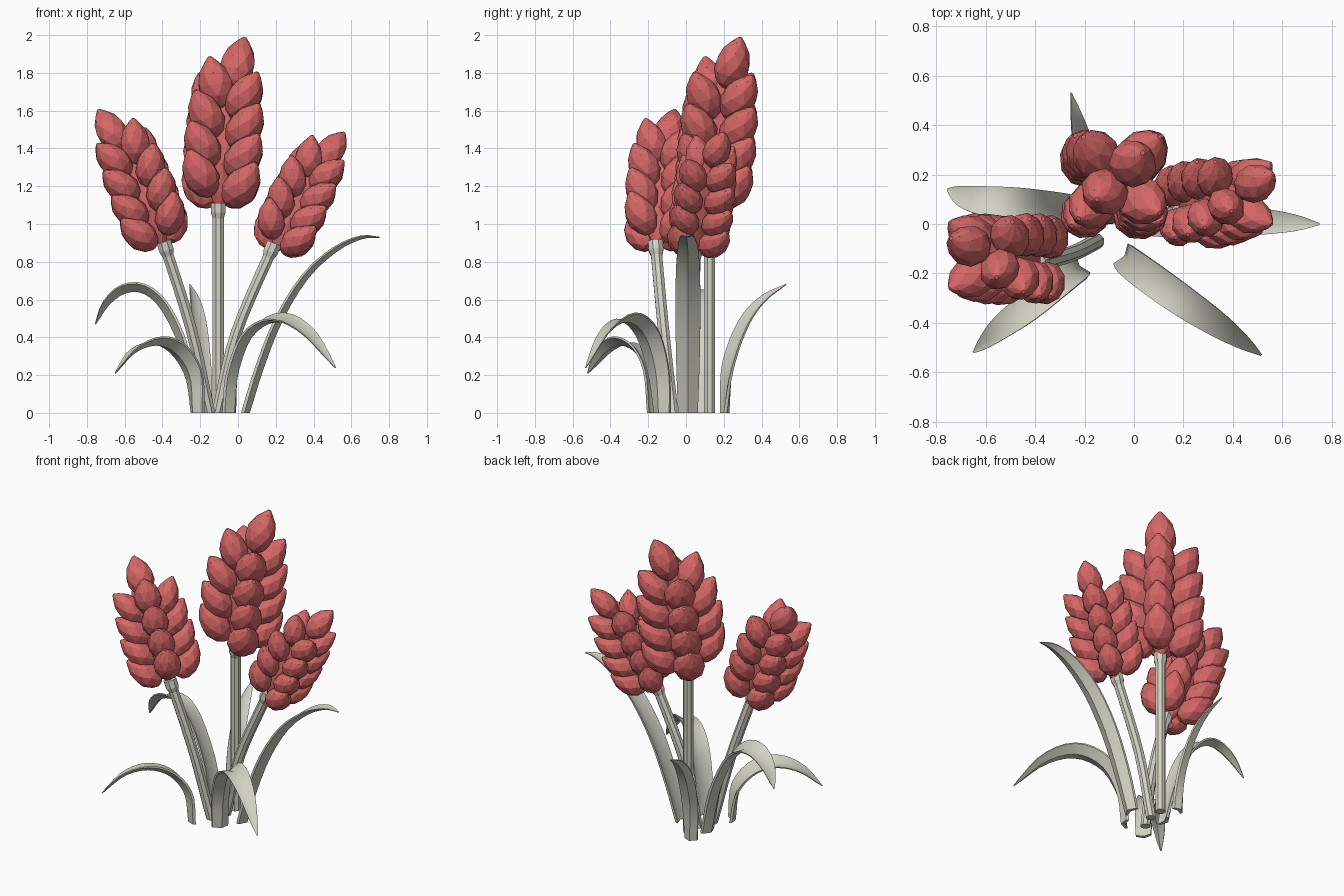
import bpy, bmesh, math
from mathutils import Vector, Matrix

if "Cube" in bpy.data.objects:
    bpy.data.objects.remove(bpy.data.objects["Cube"])


def make_material(name, rgb):
    mat = bpy.data.materials.new(name)
    mat.use_nodes = True
    color = (*rgb, 1)
    mat.diffuse_color = color
    mat.node_tree.nodes["Principled BSDF"].inputs["Base Color"].default_value = color
    return mat


RED = make_material("coral red", (0.67, 0.135, 0.135))
GREEN = make_material("pale grey green", (0.64, 0.64, 0.56))
UP = Vector((0, 0, 1))


def finish(bm, name, mat, smooth=None):
    bmesh.ops.recalc_face_normals(bm, faces=bm.faces)
    mesh = bpy.data.meshes.new(name)
    bm.to_mesh(mesh)
    bm.free()
    mesh.materials.append(mat)
    obj = bpy.data.objects.new(name, mesh)
    bpy.context.collection.objects.link(obj)
    if smooth:
        bpy.ops.object.select_all(action="DESELECT")
        obj.select_set(True)
        bpy.context.view_layer.objects.active = obj
        bpy.ops.object.shade_smooth_by_angle(angle=math.radians(smooth))
    return obj


def loft(bm, rings):
    """Skin a list of point rings and cap both ends."""
    loops = [[bm.verts.new(p) for p in ring] for ring in rings]
    n = len(loops[0])
    for a, b in zip(loops, loops[1:]):
        for i in range(n):
            j = (i + 1) % n
            bm.faces.new((a[i], a[j], b[j], b[i]))
    bm.faces.new(loops[0])
    bm.faces.new(loops[-1])


def smooth_path(points, steps):
    """Even samples along a Catmull-Rom curve, with tangents."""
    pts = [Vector(p) for p in points]
    pts = [2 * pts[0] - pts[1]] + pts + [2 * pts[-1] - pts[-2]]
    spans = len(pts) - 3
    out = []
    for s in range(steps + 1):
        u = s / steps * spans
        k = min(int(u), spans - 1)
        t = u - k
        a, b, c, d = pts[k:k + 4]
        p = 0.5 * (2 * b + (c - a) * t + (2 * a - 5 * b + 4 * c - d) * t ** 2
                   + (3 * b - a - 3 * c + d) * t ** 3)
        v = (c - a) + 2 * (2 * a - 5 * b + 4 * c - d) * t + 3 * (3 * b - a - 3 * c + d) * t ** 2
        out.append((p, v.normalized()))
    return out


# Leaves: tapered, cupped blades that twist along their length
def leaf(name, points, width, taper=5, twist=-15, cup=0.18):
    path = smooth_path(points, 18)
    heading = path[-1][0] - path[0][0]
    level = UP.cross(heading).normalized()
    rings = []
    for i, (p, tangent) in enumerate(path):
        t = i / 18
        half = width / 2 * (0.72 + 0.9 * t - 0.75 * t * t) * max(0.03, 1 - t ** taper) ** 0.8
        thick = 0.015 * (1 - t) + 0.003
        if i == 0:
            tangent = UP
        roll = math.radians(twist) * min(1, t * 4)
        side = Matrix.Rotation(-roll, 3, tangent) @ level
        normal = tangent.cross(side).normalized()
        ring = []
        for s, n in ((-1, 0.5), (0, 0.5), (1, 0.5), (1, -0.5), (0, -1), (-1, -0.5)):
            rise = thick * n + half * cup * (2 * abs(s) - 1)
            ring.append(p + side * half * s + normal * rise)
        rings.append(ring)
    for p in rings[0]:
        p.z = 0
    bm = bmesh.new()
    loft(bm, rings)
    finish(bm, name, GREEN, 45)


leaf("front_left_leaf", [(-.04, -.13, 0), (-.02, -.15, .22), (.06, -.21, .42),
                         (.2, -.31, .5), (.36, -.42, .43), (.515, -.53, .24)], .14)
leaf("front_right_leaf", [(-.22, -.17, 0), (-.24, -.19, .2), (-.32, -.25, .33),
                          (-.43, -.34, .375), (-.55, -.43, .33), (-.65, -.52, .21)], .13)
leaf("right_leaf", [(-.2, .05, 0), (-.27, .06, .31), (-.38, .07, .55), (-.49, .08, .65),
                    (-.6, .09, .65), (-.69, .11, .58), (-.755, .14, .47)], .14)
leaf("left_leaf", [(.035, .01, 0), (.11, .01, .24), (.215, .01, .5), (.355, .01, .725),
                   (.51, .01, .865), (.65, .005, .93), (.75, 0, .93)], .145, taper=3, twist=0)
leaf("back_leaf", [(-.18, .205, 0), (-.19, .23, .25), (-.21, .31, .47),
                   (-.23, .41, .6), (-.255, .53, .68)], .11, taper=2.5, twist=-24)


# Stems: eight-sided tubes with a flared collar below the flower
def stem(name, points):
    path = smooth_path(points, 10)
    end, direction = path[-1]
    path[-1:] = [(end - direction * 0.05, direction), (end - direction * 0.02, direction),
                 (end + direction * 0.03, direction)]
    radii = [0.032] * (len(path) - 2) + [0.042, 0.042]
    rings = []
    for (p, tangent), r in zip(path, radii):
        x = Vector((0, 1, 0)).cross(tangent).normalized()
        y = tangent.cross(x)
        angles = [math.tau * (k + 0.5) / 8 for k in range(8)]
        rings.append([p + (x * math.cos(a) + y * math.sin(a)) * r for a in angles])
    for p in rings[0]:
        p.z = 0
    bm = bmesh.new()
    loft(bm, rings)
    finish(bm, name, GREEN)


# Buds: faceted pointed ovals, twisted half a side between rings
BUD = ((0, .03), (.1, .066), (.3, .096), (.52, .098), (.74, .074), (.9, .038), (1, .01))


def add_bud(bm, matrix, length=0.285):
    sides = 8
    rows = []
    for k, (t, r) in enumerate(BUD):
        row = []
        for i in range(sides):
            a = math.tau * (i + 0.5 * (k % 2)) / sides
            row.append(bm.verts.new(matrix @ Vector((r * 0.9 * math.cos(a), r * math.sin(a), t * length))))
        rows.append(row)
    for k, (a, b) in enumerate(zip(rows, rows[1:])):
        for i in range(sides):
            j = (i + 1) % sides
            if k % 2:
                bm.faces.new((a[i], b[j], b[i]))
                bm.faces.new((a[i], a[j], b[j]))
            else:
                bm.faces.new((a[i], a[j], b[i]))
                bm.faces.new((a[j], b[j], b[i]))
    bm.faces.new(rows[0])
    bm.faces.new(rows[-1])


# Flower heads: four columns of buds around an axis; each column has its lift
# and the outward tilt of its buds from bottom to top
COLUMNS = ((0.015, (39, 40, 38, 33, 15)), (0.005, (39, 40, 38, 33)),
           (0.05, (39, 40, 36, 22)), (0.005, (39, 40, 38, 33)))


def flower(name, base, axis, scale, lead):
    bm = bmesh.new()
    turn = UP.rotation_difference(Vector(axis)).to_matrix().to_4x4()
    frame = Matrix.Translation(base) @ turn @ Matrix.Scale(scale, 4)
    for column, (lift, tilts) in enumerate(COLUMNS):
        spin = Matrix.Rotation(math.radians(lead + 90 * column), 4, "Z")
        for tier, degrees in enumerate(tilts):
            out = min(0.075, 0.0019 * degrees)
            tilt = Matrix.Rotation(math.radians(degrees), 4, "Y")
            place = Matrix.Translation((out, 0, lift + 0.155 * tier))
            add_bud(bm, frame @ spin @ place @ tilt)
    add_bud(bm, frame, 0.72)
    finish(bm, name, RED)


stem("centre_stem", [(-.105, .125, 0), (-.105, .125, .5), (-.105, .125, 1.08)])
stem("right_stem", [(-.15, -.07, 0), (-.25, -.12, .45), (-.385, -.16, .88)])
stem("left_stem", [(-.11, .03, 0), (-.01, .035, .42), (.18, .05, .87)])
flower("centre_flower", (-.1, .135, 1.095), (.07, .09, 1), 1.0, 45)
flower("right_flower", (-.4, -.15, .89), (-.38, .04, 1), .87, 135)
flower("left_flower", (.2, .055, .865), (.48, .14, 1), .8, 45)
